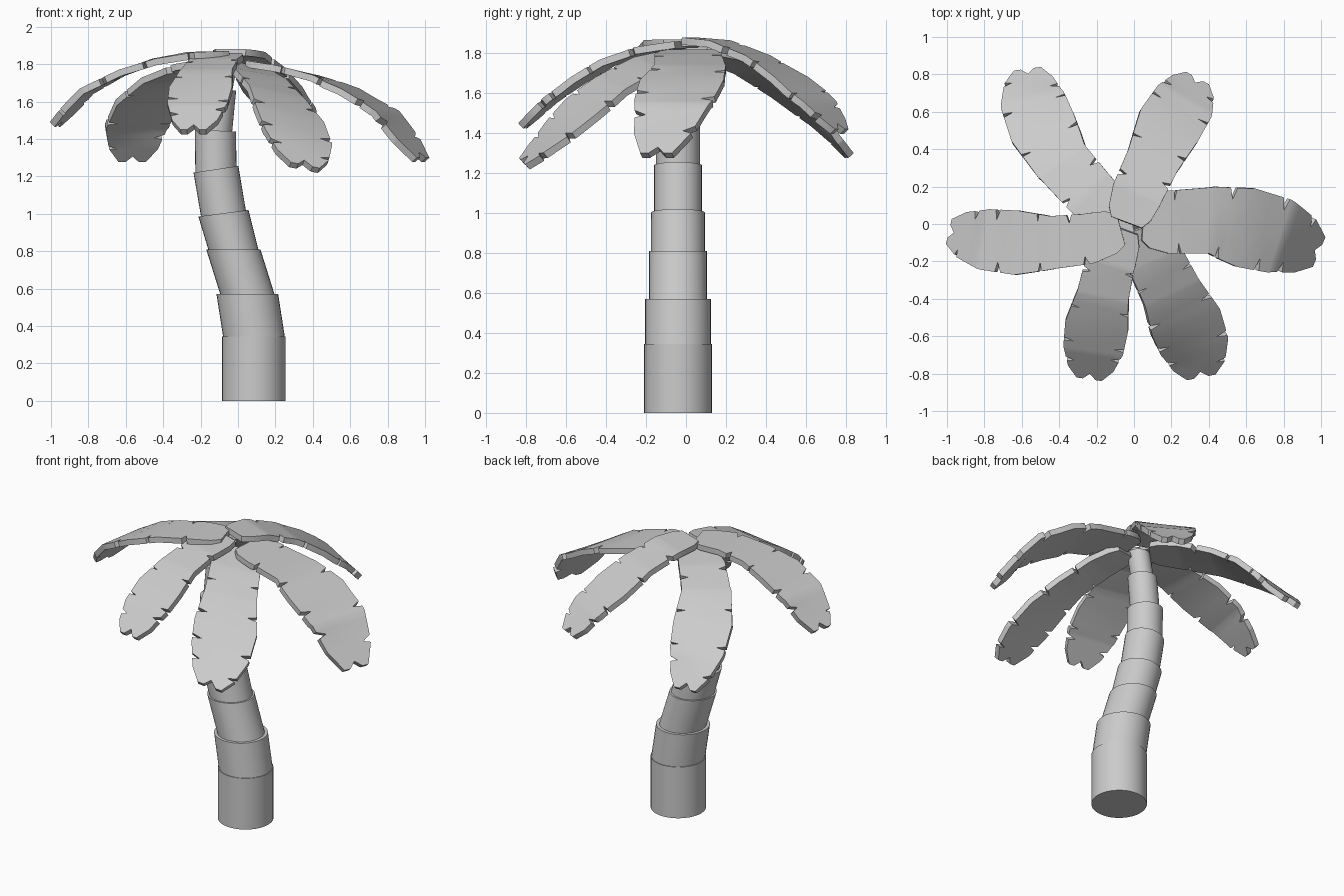
import bpy, bmesh, math, random
from mathutils import Vector

if "Cube" in bpy.data.objects:
    bpy.data.objects.remove(bpy.data.objects["Cube"])

random.seed(4)


def finish(bm, name):
    bmesh.ops.recalc_face_normals(bm, faces=bm.faces)
    me = bpy.data.meshes.new(name)
    bm.to_mesh(me)
    bm.free()
    ob = bpy.data.objects.new(name, me)
    bpy.context.collection.objects.link(ob)
    bpy.ops.object.select_all(action='DESELECT')
    bpy.context.view_layer.objects.active = ob
    ob.select_set(True)
    bpy.ops.object.shade_smooth_by_angle(angle=math.radians(30))
    return ob


# Trunk: stacked sheared cylinders, each narrower than the one below
def trunk_segment(i, bottom, top, r):
    bm = bmesh.new()
    n = 32
    rings = []
    for x, z, slope in (bottom, top):
        rings.append([bm.verts.new((x + r * math.cos(a), -0.04 + r * math.sin(a),
                                    z + slope * r * math.cos(a)))
                      for a in (2 * math.pi * k / n for k in range(n))])
    for k in range(n):
        j = (k + 1) % n
        bm.faces.new((rings[0][k], rings[0][j], rings[1][j], rings[1][k]))
    bm.faces.new(rings[0][::-1])
    bm.faces.new(rings[1])
    finish(bm, f"trunk_segment_{i}")


joints = [(0.085, 0, 0), (0.085, 0.345, 0), (0.05, 0.57, 0), (-0.025, 0.81, 0),
          (-0.078, 1.003, 0.13), (-0.118, 1.238, 0.15), (-0.121, 1.445, -0.04),
          (-0.1, 1.66, 0), (-0.07, 1.82, 0)]
radii = [0.17, 0.165, 0.145, 0.134, 0.12, 0.11, 0.09, 0.07]
for i, r in enumerate(radii):
    trunk_segment(i + 1, joints[i], joints[i + 1], r)

# Leaf half-width along its length, as a share of the widest point
PROFILE = [(0, .5), (.06, .68), (.18, .78), (.38, .82), (.6, 1), (.78, .95), (.92, .72), (1, .4)]


def width_at(t):
    for (t0, w0), (t1, w1) in zip(PROFILE, PROFILE[1:]):
        if t <= t1:
            return w0 + (w1 - w0) * (t - t0) / (t1 - t0)
    return PROFILE[-1][1]


def path_at(path, t):
    f = min(max(t, 0), 1) * (len(path) - 1)
    i = min(int(f), len(path) - 2)
    return path[i].lerp(path[i + 1], f - i)


# Leaf: a drooping strip with wedge cuts in both edges and a split tip
def leaf(name, half, roll, coords):
    path = [Vector(c) for c in coords]
    cuts = {}
    rows = {t for t, _ in PROFILE} | {k / 5 for k in range(6)}
    for side in (-1, 1):
        for base in (.26, .5, .72, .88):
            c = base + random.uniform(-.05, .05)
            cuts[c] = side
            rows |= {c - .018, c, c + .012}
    bm = bmesh.new()
    grid = []
    for t in sorted(rows):
        p = path_at(path, t)
        d = path_at(path, t + .1) - path_at(path, t - .1)
        left = Vector((-d.y, d.x, 0)).normalized() + Vector((0, 0, roll))
        row = []
        for s in (-1, -.5, 0, .5, 1):
            u = s
            if abs(s) == 1 and cuts.get(t) == s:
                u = s * .68
            v = p + left * u * half * width_at(t)
            if t == 1 and s == 0:
                v -= d.normalized() * .04
            row.append(bm.verts.new(v))
        grid.append(row)
    for a, b in zip(grid, grid[1:]):
        for k in range(4):
            bm.faces.new((a[k], b[k], b[k + 1], a[k + 1]))
    bmesh.ops.recalc_face_normals(bm, faces=bm.faces)
    bm.normal_update()
    if sum(f.normal.z for f in bm.faces) < 0:
        bmesh.ops.reverse_faces(bm, faces=bm.faces)
    # thicken downwards
    bm.normal_update()
    under = {v: bm.verts.new(v.co - v.normal * .036) for v in list(bm.verts)}
    rim = [e for e in bm.edges if e.is_boundary]
    for f in list(bm.faces):
        bm.faces.new([under[v] for v in reversed(f.verts)])
    for e in rim:
        a, b = e.verts
        bm.faces.new((a, b, under[b], under[a]))
    finish(bm, name)


leaf("leaf_right", .215, 0, [(.05, .02, 1.82), (.2, .01, 1.795), (.42, .02, 1.74),
                             (.6, -.02, 1.67), (.8, -.07, 1.55), (.99, -.15, 1.30)])
leaf("leaf_left", .172, 0, [(-.07, -.03, 1.87), (-.25, -.08, 1.865), (-.45, -.1, 1.83),
                            (-.63, -.1, 1.77), (-.82, -.08, 1.67), (-.99, -.04, 1.49)])
leaf("leaf_back_left", .182, 0, [(-.1, .04, 1.83), (-.24, .17, 1.80), (-.39, .34, 1.73),
                                 (-.49, .52, 1.61), (-.55, .68, 1.47), (-.57, .83, 1.30)])
leaf("leaf_back_right", .175, 0, [(-.04, .01, 1.88), (.02, .17, 1.865), (.11, .36, 1.79),
                                  (.19, .53, 1.68), (.28, .67, 1.56), (.34, .78, 1.42)])
leaf("leaf_front_right", .195, -.2, [(.05, -.02, 1.80), (.12, -.2, 1.75), (.21, -.38, 1.65),
                                     (.28, -.53, 1.53), (.33, -.67, 1.40), (.36, -.82, 1.26)])
leaf("leaf_front_left", .17, 0, [(-.06, -.03, 1.86), (-.13, -.22, 1.83), (-.17, -.4, 1.77),
                                 (-.2, -.55, 1.68), (-.22, -.69, 1.58), (-.24, -.83, 1.45)])
